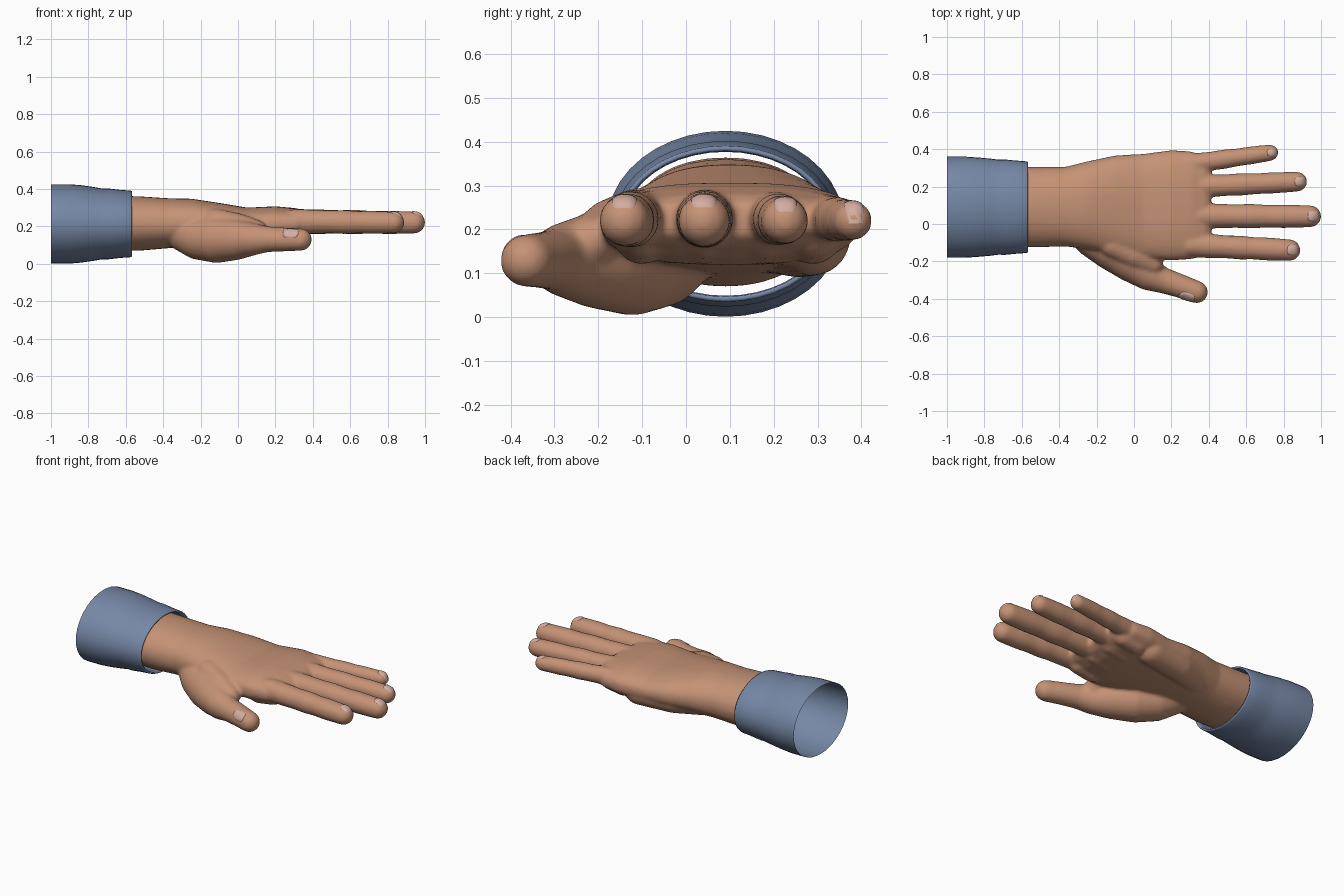
import bpy, bmesh, math
from mathutils import Vector
from mathutils.bvhtree import BVHTree

if "Cube" in bpy.data.objects:
    bpy.data.objects.remove(bpy.data.objects["Cube"])


def material(name, col):
    m = bpy.data.materials.new(name)
    m.diffuse_color = (*col, 1)
    m.use_nodes = True
    m.node_tree.nodes["Principled BSDF"].inputs["Base Color"].default_value = m.diffuse_color
    return m


SKIN = material("skin", (0.56, 0.29, 0.18))
CLOTH = material("blue cloth", (0.18, 0.245, 0.38))
NAIL = material("nail pink", (0.66, 0.42, 0.36))


def loft(bm, rings, caps=True):
    """Skin a list of equally sized point rings."""
    vs = [[bm.verts.new(p) for p in r] for r in rings]
    n = len(vs[0])
    for a, b in zip(vs, vs[1:]):
        for i in range(n):
            bm.faces.new((a[i], a[(i + 1) % n], b[(i + 1) % n], b[i]))
    if caps:
        bm.faces.new(vs[0][::-1])
        bm.faces.new(vs[-1])


def oval(c, u, v, p=2.0, n=32):
    """Superellipse ring around c with half axes u and v."""
    pts = []
    for i in range(n):
        t = 2 * math.pi * i / n
        a, b = math.cos(t), math.sin(t)
        pts.append(c + u * math.copysign(abs(a) ** (2 / p), a)
                   + v * math.copysign(abs(b) ** (2 / p), b))
    return pts


def limb(bm, stations):
    """Round-ended tube through (x, y, z, radius) stations."""
    P = [Vector(s[:3]) for s in stations]
    R = [s[3] for s in stations]
    T = [(P[min(i + 1, len(P) - 1)] - P[max(i - 1, 0)]).normalized() for i in range(len(P))]
    items = [(P[0] - T[0] * R[0] * math.cos(a), T[0], R[0] * math.sin(a)) for a in (0.15, 0.5, 0.9, 1.25)]
    items += list(zip(P, T, R))
    items += [(P[-1] + T[-1] * R[-1] * math.sin(a), T[-1], R[-1] * math.cos(a))
              for a in (0.3, 0.6, 0.9, 1.2, 1.42)]
    rings = []
    for c, t, r in items:
        side = Vector((0, 0, 1)).cross(t).normalized()
        rings.append(oval(c, side * r, t.cross(side) * r, n=24))
    loft(bm, rings)


def make_object(name, bm, mat):
    bmesh.ops.recalc_face_normals(bm, faces=bm.faces)
    me = bpy.data.meshes.new(name)
    bm.to_mesh(me)
    bm.free()
    ob = bpy.data.objects.new(name, me)
    bpy.context.collection.objects.link(ob)
    me.materials.append(mat)
    for p in me.polygons:
        p.use_smooth = True
    return ob


# Wrist and palm: x, y low, y high, z low, z high, squareness
bm = bmesh.new()
sections = [
    (-0.68, -0.125, 0.305, 0.07, 0.365, 2.1),
    (-0.52, -0.125, 0.305, 0.07, 0.36, 2.1),
    (-0.37, -0.12, 0.305, 0.083, 0.35, 2.2),
    (-0.25, -0.135, 0.335, 0.095, 0.348, 2.2),
    (-0.10, -0.165, 0.367, 0.105, 0.325, 2.3),
    (0.05, -0.185, 0.375, 0.115, 0.30, 2.5),
    (0.20, -0.195, 0.395, 0.12, 0.307, 2.6),
    (0.31, -0.188, 0.388, 0.135, 0.297, 2.6),
    (0.38, -0.168, 0.355, 0.16, 0.28, 2.5),
    (0.41, -0.14, 0.32, 0.185, 0.26, 2.5)]
loft(bm, [oval(Vector((x, (a + b) / 2, (c + d) / 2)), Vector((0, (b - a) / 2, 0)),
               Vector((0, 0, (d - c) / 2)), p) for x, a, b, c, d, p in sections])

# Fingers: base xy, tip xy, base radius, tip radius
fingers = [
    ((0.30, -0.112), (0.832, -0.14), 0.066, 0.059),
    ((0.30, 0.043), (0.942, 0.041), 0.068, 0.060),
    ((0.28, 0.198), (0.873, 0.226), 0.063, 0.054),
    ((0.24, 0.312), (0.727, 0.381), 0.056, 0.045)]
for (x0, y0), (x1, y1), r0, r1 in fingers:
    st = []
    for f, swell in ((0, 1.0), (0.2, 1.0), (0.38, 0.97), (0.5, 1.03), (0.64, 0.97), (0.78, 1.02), (0.9, 1.0), (1, 0.98)):
        st.append((x0 + (x1 - x0) * f, y0 + (y1 - y0) * f,
                   0.226 - 0.006 * f, (r0 + (r1 - r0) * f) * swell))
    limb(bm, st)

# Thumb with its fleshy base
limb(bm, [(-0.33, 0.01, 0.175, 0.09), (-0.22, -0.06, 0.14, 0.117), (-0.11, -0.125, 0.13, 0.127),
          (0.0, -0.21, 0.13, 0.109), (0.09, -0.277, 0.131, 0.085), (0.16, -0.303, 0.131, 0.069),
          (0.24, -0.329, 0.13, 0.064), (0.335, -0.364, 0.129, 0.06)])
# Web between thumb and index finger
limb(bm, [(-0.12, -0.11, 0.225, 0.07), (0.0, -0.17, 0.20, 0.07), (0.10, -0.215, 0.175, 0.058)])
# Heel of the palm on the little finger side
limb(bm, [(-0.28, 0.2, 0.19, 0.09), (-0.1, 0.26, 0.18, 0.09), (0.12, 0.29, 0.18, 0.085)])
# Pads below the finger roots
for y in (-0.1, 0.04, 0.18, 0.29):
    limb(bm, [(0.22, y, 0.185, 0.065), (0.32, y, 0.195, 0.06)])

# Fuse the hand into one smooth skin
hand = make_object("hand", bm, SKIN)
m = hand.modifiers.new("fuse", "REMESH")
m.mode = "VOXEL"
m.voxel_size = 0.0095
m = hand.modifiers.new("soften", "SMOOTH")
m.factor = 0.5
m.iterations = 9
deps = bpy.context.evaluated_depsgraph_get()
fused = bpy.data.meshes.new_from_object(hand.evaluated_get(deps))
hand.modifiers.clear()
hand.data = fused
fused.materials.clear()
fused.materials.append(SKIN)
for p in fused.polygons:
    p.material_index = 0
    p.use_smooth = True
tree = BVHTree.FromPolygons([v.co for v in fused.vertices], [p.vertices for p in fused.polygons])


def nail(name, center, along, normal, length, width):
    """Thin plate laid on the skin."""
    c, n = Vector(center), Vector(normal).normalized()
    t = Vector(along)
    t = (t - n * t.dot(n)).normalized()
    s = n.cross(t)
    b = bmesh.new()
    rings = []
    for k, lift in ((0.08, 0.004), (0.4, 0.004), (0.7, 0.004), (1.0, 0.003), (1.04, -0.003)):
        ring = []
        for q in oval(c, t * length / 2 * k, s * width / 2 * k, 3.0, 20):
            hit, hn, _, _ = tree.ray_cast(q + n * 0.2, -n)
            ring.append((hit if hit is not None else q) + n * lift)
        rings.append(ring)
    loft(b, rings, caps=False)
    b.faces.ensure_lookup_table()
    b.verts.ensure_lookup_table()
    b.faces.new([b.verts[i] for i in range(20)])
    make_object(name, b, NAIL)


names = ("index", "middle", "ring", "little")
for nm, (a, b, r0, r1) in zip(names, fingers):
    d = Vector((b[0] - a[0], b[1] - a[1], 0)).normalized()
    c = Vector((b[0], b[1], 0.22)) + d * 0.012
    nail(nm + "_nail", c, d, (0.12, 0, 1), 0.062, r1 * 0.95)
nail("thumb_nail", (0.297, -0.35, 0.13), (0.95, -0.33, 0), (-0.25, -0.75, 0.62), 0.085, 0.062)

# Sleeve: x, half width, half height; the hem folds inside at the front
profile = [(-1.0, 0.27, 0.212), (-0.9, 0.27, 0.212), (-0.84, 0.266, 0.207), (-0.77, 0.26, 0.197),
           (-0.725, 0.254, 0.189), (-0.69, 0.255, 0.189), (-0.63, 0.249, 0.182),
           (-0.575, 0.245, 0.178), (-0.566, 0.241, 0.174), (-0.57, 0.233, 0.166),
           (-0.60, 0.231, 0.164), (-0.68, 0.233, 0.166)]
bm = bmesh.new()
loft(bm, [oval(Vector((x, 0.09, 0.213)), Vector((0, w, 0)), Vector((0, 0, h)), 2, 40)
          for x, w, h in profile], caps=False)
sleeve = make_object("sleeve", bm, CLOTH)
